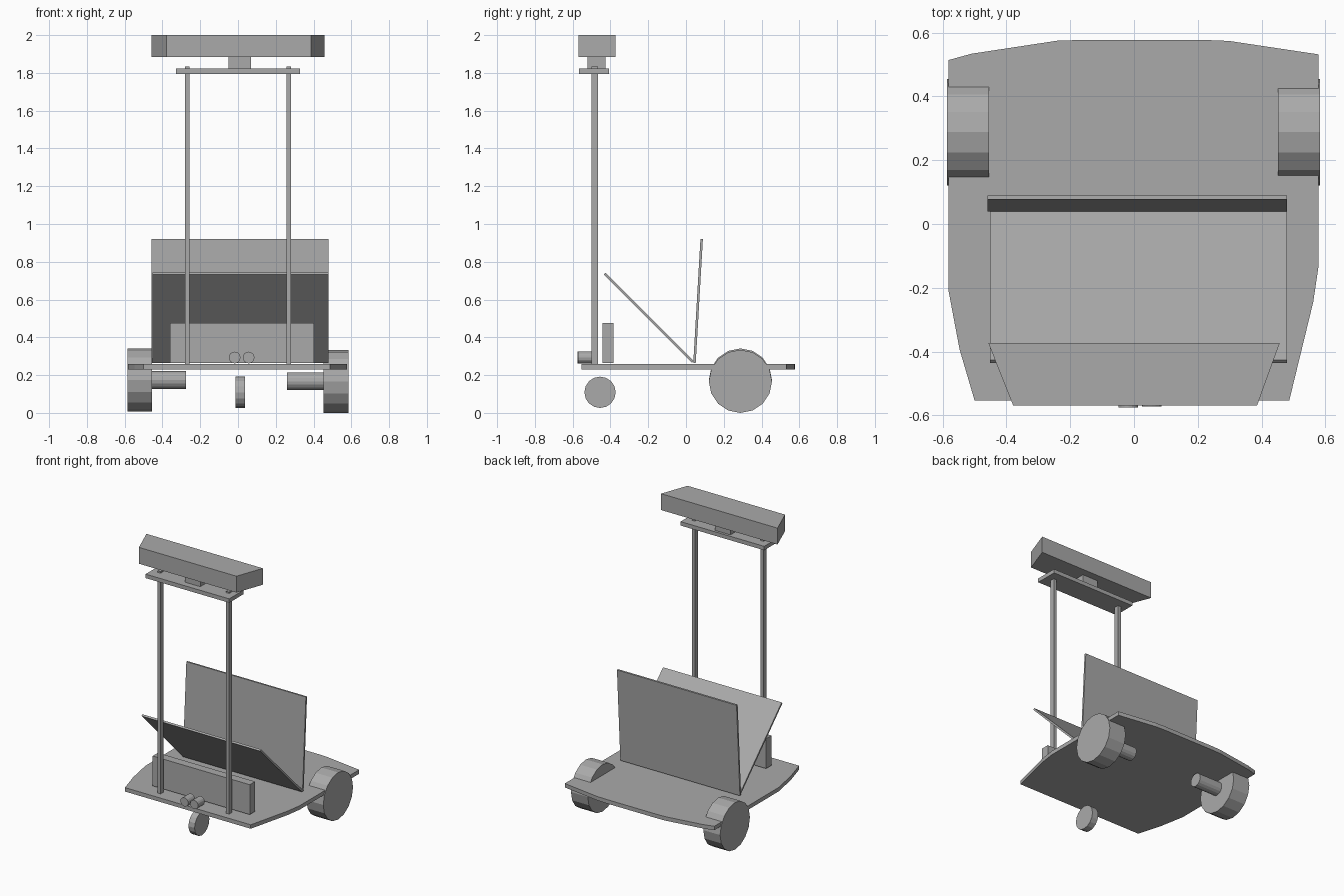
import bpy, bmesh, math
from mathutils import Vector, Matrix

if "Cube" in bpy.data.objects:
    bpy.data.objects.remove(bpy.data.objects["Cube"])

grey = bpy.data.materials.new("plain grey")
grey.diffuse_color = (0.4, 0.4, 0.4, 1)
grey.use_nodes = True
grey.node_tree.nodes["Principled BSDF"].inputs["Base Color"].default_value = grey.diffuse_color


def finish(name, bm):
    bmesh.ops.recalc_face_normals(bm, faces=bm.faces)
    me = bpy.data.meshes.new(name)
    bm.to_mesh(me)
    bm.free()
    me.materials.append(grey)
    ob = bpy.data.objects.new(name, me)
    bpy.context.collection.objects.link(ob)
    return ob


def prism(name, base, offset):
    """Extrude a flat outline of 3D points along an offset."""
    bm = bmesh.new()
    face = bm.faces.new([bm.verts.new(p) for p in base])
    ext = bmesh.ops.extrude_face_region(bm, geom=[face], use_keep_orig=True)
    moved = [g for g in ext["geom"] if isinstance(g, bmesh.types.BMVert)]
    bmesh.ops.translate(bm, verts=moved, vec=offset)
    return finish(name, bm)


def slab(name, outline, z0, z1):
    return prism(name, [(x, y, z0) for x, y in outline], (0, 0, z1 - z0))


def box(name, x0, x1, y0, y1, z0, z1):
    return slab(name, [(x0, y0), (x1, y0), (x1, y1), (x0, y1)], z0, z1)


def cylinder(name, a, b, r, sides=16):
    """Cylinder between two points, with a vertex at the top."""
    a, b = Vector(a), Vector(b)
    axis = (b - a).normalized()
    up = Vector((0, 0, 1))
    ring = [a + Matrix.Rotation(2 * math.pi * i / sides, 3, axis) @ (up * r)
            for i in range(sides)]
    return prism(name, ring, b - a)


def panel(name, low, high, t, x0, x1):
    """Thin sheet running between two (y, z) points."""
    p, q = Vector(low), Vector(high)
    d = (q - p).normalized()
    n = Vector((-d.y, d.x)) * t / 2
    return prism(name, [(x0, v.x, v.y) for v in (p + n, p - n, q - n, q + n)],
                 (x1 - x0, 0, 0))


# Base plate with tapered nose and bowed rear edge
slab("base_plate", [
    (-0.50, -0.553), (0.487, -0.553), (0.562, -0.245), (0.578, -0.137),
    (0.578, 0.532), (0.298, 0.574), (0.223, 0.577), (-0.165, 0.577),
    (-0.239, 0.575), (-0.509, 0.534), (-0.582, 0.514), (-0.582, -0.207),
    (-0.547, -0.393)], 0.23, 0.258)

# Drive wheels with motors
for side, s, z, inner, outer, end in (("left", -1, 0.174, 0.455, 0.586, 0.275),
                                      ("right", 1, 0.167, 0.452, 0.584, 0.26)):
    cylinder(side + "_wheel", (s * inner, 0.288, z), (s * outer, 0.288, z), 0.167)
    cylinder(side + "_motor", (s * end, 0.288, z), (s * inner, 0.288, z), 0.047)

# Front caster
cylinder("caster_wheel", (-0.012, -0.455, 0.109), (0.036, -0.455, 0.109), 0.083)

# Posts, shelf, neck and head
for side, s in (("left", -1), ("right", 1)):
    x = s * 0.269
    box(side + "_post", x - 0.012, x + 0.012, -0.5, -0.467, 0.256, 1.833)
box("top_shelf", -0.328, 0.328, -0.567, -0.408, 1.795, 1.823)
box("neck", -0.05, 0.07, -0.522, -0.426, 1.823, 1.884)
slab("head", [(-0.379, -0.569), (0.386, -0.569), (0.457, -0.373), (-0.457, -0.373)],
     1.884, 2.0)

# Folded pair of panels
panel("rear_panel", (0.045, 0.265), (0.083, 0.921), 0.013, -0.459, 0.479)
panel("slanted_panel", (0.037, 0.27), (-0.431, 0.738), 0.013, -0.452, 0.479)

# Control box and the two front sensors
box("control_box", -0.36, 0.402, -0.442, -0.383, 0.265, 0.477)
for name, x, y in (("left_sensor", -0.018, -0.575), ("right_sensor", 0.056, -0.572)):
    cylinder(name, (x, y, 0.293), (x, y + 0.075, 0.293), 0.031)
